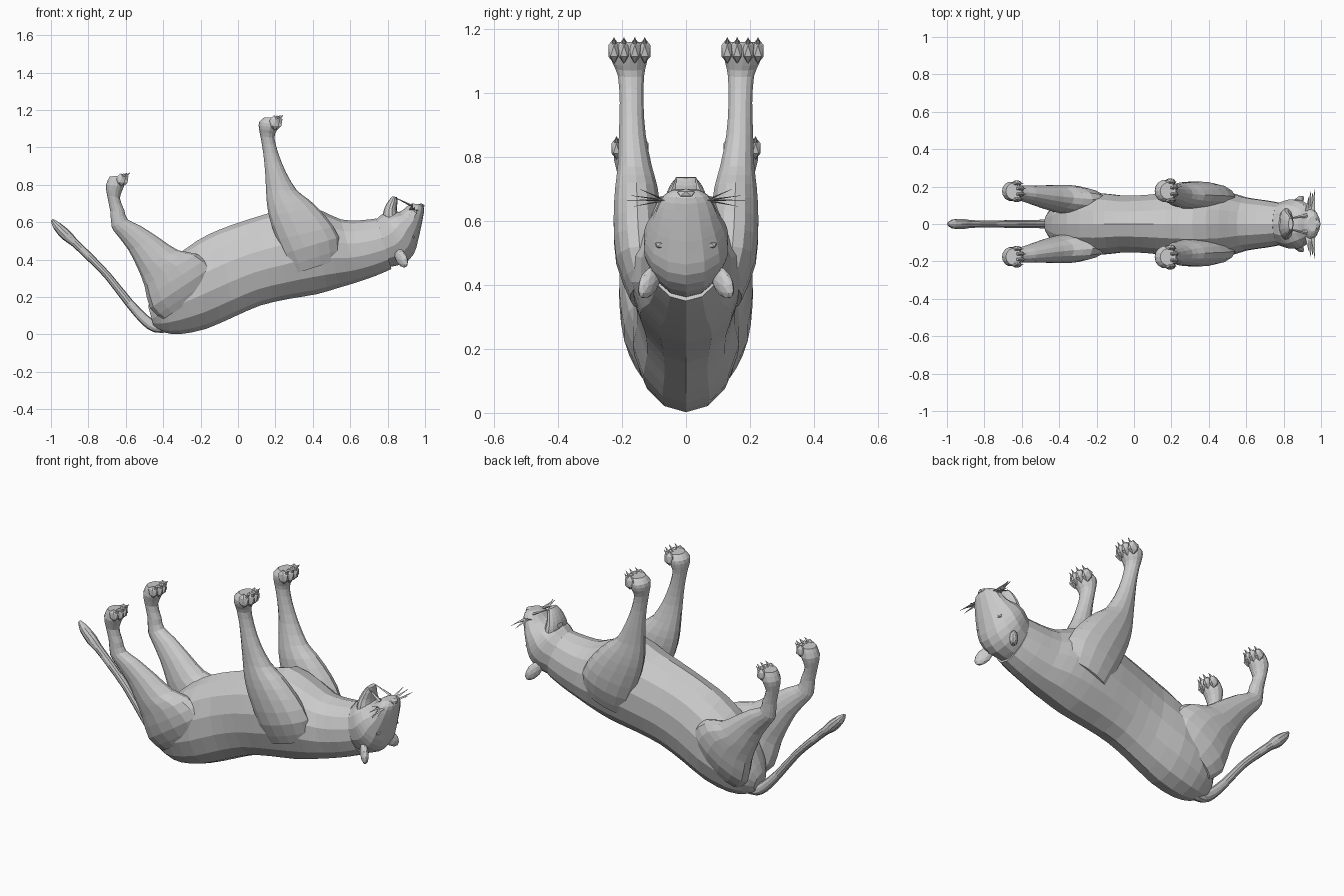
import bpy, bmesh, math
from mathutils import Vector, Matrix

SIDES = 14


def finish(bm, name):
    bmesh.ops.recalc_face_normals(bm, faces=bm.faces)
    me = bpy.data.meshes.new(name)
    bm.to_mesh(me)
    bm.free()
    ob = bpy.data.objects.new(name, me)
    bpy.context.collection.objects.link(ob)
    return ob


def catmull(rows, steps):
    out = []
    for i in range(len(rows) - 1):
        p = [rows[max(i - 1, 0)], rows[i], rows[i + 1], rows[min(i + 2, len(rows) - 1)]]
        for s in range(steps):
            t = s / steps
            out.append([0.5 * (2 * b + (c - a) * t + (2 * a - 5 * b + 4 * c - d) * t * t
                               + (3 * b - a - 3 * c + d) * t ** 3) for a, b, c, d in zip(*p)])
    return out + [list(rows[-1])]


def loft(name, rows, side=1, steps=2, n=SIDES):
    """Each row: two side-view outline points (x, z, x, z), centre y, half width."""
    bm = bmesh.new()
    rings = []
    for xa, za, xb, zb, yc, w in catmull(rows, steps):
        a, b = Vector((xa, yc * side, za)), Vector((xb, yc * side, zb))
        mid, half = (a + b) / 2, (a - b) / 2
        rings.append([bm.verts.new(mid + half * math.cos(k * math.tau / n)
                                   + Vector((0, w * math.sin(k * math.tau / n), 0)))
                      for k in range(n)])
    for r, q in zip(rings, rings[1:]):
        for k in range(n):
            bm.faces.new((r[k], r[(k + 1) % n], q[(k + 1) % n], q[k]))
    bm.faces.new(rings[0])
    bm.faces.new(rings[-1][::-1])
    return finish(bm, name)


def blob(name, centre, radii, rot=Matrix.Identity(4), sub=2):
    bm = bmesh.new()
    bmesh.ops.create_icosphere(bm, subdivisions=sub, radius=1,
                               matrix=Matrix.Translation(centre) @ rot @ Matrix.Diagonal((*radii, 1)))
    return finish(bm, name)


def spike(name, a, b, r, n=4, flat=1.0):
    a, b = Vector(a), Vector(b)
    rot = (b - a).to_track_quat('Z', 'Y').to_matrix().to_4x4()
    bm = bmesh.new()
    bmesh.ops.create_cone(bm, cap_ends=True, segments=n, radius1=r, radius2=r * 0.1, depth=(b - a).length,
                          matrix=Matrix.Translation((a + b) / 2) @ rot @ Matrix.Diagonal((1, flat, 1, 1)))
    return finish(bm, name)


# Torso and neck, rump to throat
body = loft("body", [
    (-.45, .04, -.48, .15, 0, .05), (-.40, .012, -.44, .26, 0, .11),
    (-.31, .002, -.36, .39, 0, .155), (-.17, .03, -.22, .50, 0, .17),
    (-.02, .095, -.10, .56, 0, .155), (.12, .155, .04, .61, 0, .16),
    (.27, .19, .17, .65, 0, .175), (.42, .215, .31, .70, 0, .185),
    (.54, .25, .45, .66, 0, .175), (.64, .28, .55, .615, 0, .145),
    (.74, .315, .65, .61, 0, .13), (.82, .35, .74, .62, 0, .115)])

# Head, open lower jaw
parts = [loft("head", [
    (.80, .36, .71, .59, 0, .105), (.885, .378, .755, .63, 0, .128),
    (.94, .43, .775, .645, 0, .135), (.962, .50, .81, .655, 0, .125),
    (.978, .57, .86, .655, 0, .105), (.99, .63, .89, .672, 0, .088),
    (.995, .672, .91, .69, 0, .068), (.98, .695, .93, .70, 0, .04)])]
parts.append(loft("lower_jaw", [
    (.87, .60, .77, .60, 0, .09), (.855, .645, .775, .645, 0, .08),
    (.85, .675, .785, .68, 0, .066), (.853, .71, .805, .715, 0, .05),
    (.85, .735, .825, .738, 0, .03)]))

FRONT = [
    (.29, .32, .54, .40, .125, .05), (.24, .43, .54, .52, .145, .075),
    (.18, .58, .47, .63, .152, .076), (.157, .68, .38, .72, .155, .068),
    (.15, .77, .315, .77, .16, .055), (.145, .87, .255, .87, .168, .043),
    (.135, .97, .215, .97, .17, .038), (.12, 1.06, .195, 1.05, .172, .042),
    (.112, 1.10, .205, 1.085, .176, .054), (.113, 1.135, .22, 1.12, .177, .06),
    (.14, 1.16, .225, 1.16, .177, .045)]
HIND = [
    (-.40, .08, -.14, .25, .10, .05), (-.47, .14, -.14, .36, .118, .077),
    (-.50, .26, -.22, .43, .132, .077), (-.535, .35, -.32, .45, .14, .07),
    (-.585, .45, -.42, .515, .15, .056), (-.645, .53, -.52, .58, .163, .043),
    (-.675, .575, -.59, .615, .17, .037), (-.683, .66, -.608, .665, .173, .034),
    (-.70, .745, -.632, .73, .174, .038), (-.706, .80, -.61, .79, .175, .052),
    (-.685, .845, -.60, .85, .175, .045)]
for side, label in ((-1, "right"), (1, "left")):
    parts.append(loft("front_leg_" + label, FRONT, side))
    parts.append(loft("hind_leg_" + label, HIND, side))
    # Toes and claws
    for leg, x, z, yc, s in (("front", .208, 1.132, .177, 1), ("hind", -.612, .827, .175, .88)):
        for i, dy in enumerate((-.048, -.017, .017, .048)):
            y = side * (yc + dy * s)
            dx = -.014 if i in (0, 3) else 0
            blob(f"{leg}_toe_{label}_{i}", (x + dx, y, z), (.033 * s, .021 * s, .04 * s), sub=1)
            spike(f"{leg}_claw_{label}_{i}", (x + dx + .012, y, z + .018), (x + dx + .034, y, z + .042 * s),
                  .009, 5)
    # Ears: flattened pointed cups
    ear = Vector((.05, side * .05, -.085)).to_track_quat('Z', 'X').to_matrix().to_4x4()
    blob("ear_" + label, (.873, side * .115, .408), (.036, .022, .06), ear)
    # Eyes, whiskers
    blob("eye_" + label, (.933, side * .078, .525), (.016, .02, .014), sub=1)
    for i, (dx, dz, ln) in enumerate(((.0, -.02, .09), (.012, .0, .11), (-.01, .015, .1), (-.02, .035, .07))):
        spike(f"whisker_{label}_{i}", (.945 + dx, side * .065, .665),
              (.955 + dx, side * (.075 + ln), .665 + dz), .011, 4, .3)
    spike("lip_tuft_" + label, (.925, side * .045, .69), (.83, side * .03, .737), .012, 4, .5)

# Nose
blob("nose", (.978, 0, .685), (.022, .032, .016), sub=1)

# Tail with tufted tip
parts.append(loft("tail", [
    (-.38, .01, -.40, .10, 0, .035), (-.45, .012, -.43, .07, 0, .028),
    (-.515, .055, -.48, .10, 0, .024), (-.60, .155, -.565, .185, 0, .022),
    (-.715, .305, -.68, .325, 0, .021), (-.81, .40, -.785, .435, 0, .02),
    (-.89, .475, -.862, .51, 0, .022), (-.94, .51, -.895, .55, 0, .028),
    (-.985, .565, -.95, .595, 0, .025), (-1.0, .608, -.99, .618, 0, .008)], n=10))

# Merge the flesh into one skin
bpy.context.view_layer.objects.active = body
for p in parts:
    mod = body.modifiers.new("union", 'BOOLEAN')
    mod.operation, mod.solver, mod.object = 'UNION', 'EXACT', p
    bpy.ops.object.modifier_apply(modifier=mod.name)
    bpy.data.objects.remove(p)
